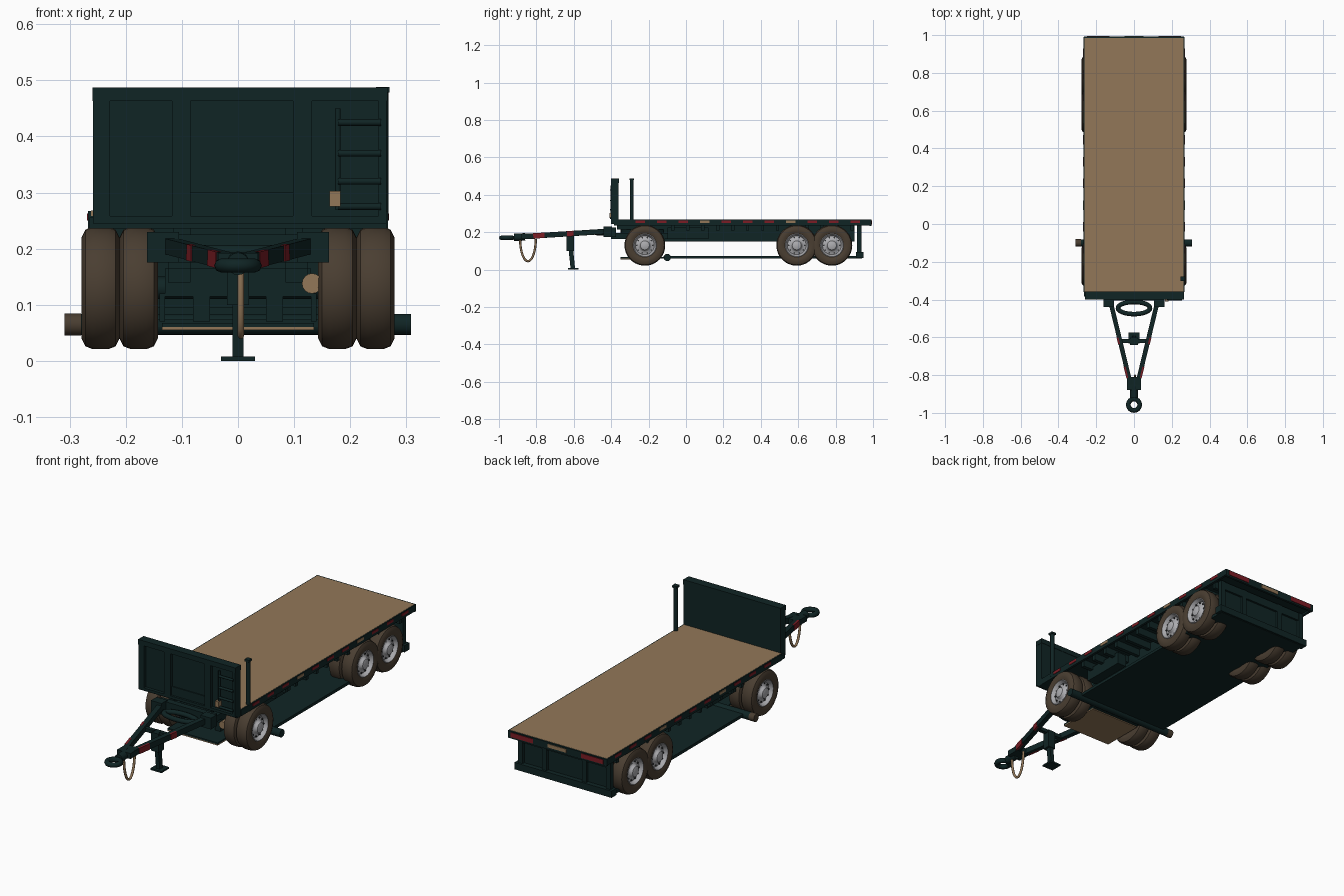
import bpy, bmesh, math
from mathutils import Vector

if "Cube" in bpy.data.objects:
    bpy.data.objects.remove(bpy.data.objects["Cube"])


def material(name, rgb):
    m = bpy.data.materials.new(name)
    m.use_nodes = True
    m.diffuse_color = (*rgb, 1)
    b = next(n for n in m.node_tree.nodes if n.type == 'BSDF_PRINCIPLED')
    b.inputs["Base Color"].default_value = (*rgb, 1)
    b.inputs["Roughness"].default_value = 0.8
    return m


GREEN = material("dark green paint", (.005, .018, .018))
TAN = material("tan wood", (.29, .185, .098))
RUBBER = material("brown rubber", (.068, .048, .031))
STEEL = material("light steel", (.42, .42, .44))
DARK = material("dark steel", (.03, .032, .033))
RED = material("red reflector", (.2, .012, .018))


def finish(name, bm, mat, smooth=False):
    bmesh.ops.recalc_face_normals(bm, faces=bm.faces)
    me = bpy.data.meshes.new(name)
    bm.to_mesh(me)
    bm.free()
    me.materials.append(mat)
    ob = bpy.data.objects.new(name, me)
    bpy.context.scene.collection.objects.link(ob)
    if smooth:
        bpy.ops.object.select_all(action='DESELECT')
        ob.select_set(True)
        bpy.context.view_layer.objects.active = ob
        bpy.ops.object.shade_smooth_by_angle(angle=math.radians(35))
    return ob


def box(name, x, y, z, mat=GREEN):
    """Box from three (low, high) ranges."""
    bm = bmesh.new()
    bmesh.ops.create_cube(bm, size=1)
    for v in bm.verts:
        v.co = [(r[0] + r[1]) / 2 + c * (r[1] - r[0]) for r, c in zip((x, y, z), v.co)]
    return finish(name, bm, mat)


def mirror_box(name, x, y, z, mat=GREEN):
    box("left_" + name, x, y, z, mat)
    box("right_" + name, (-x[1], -x[0]), y, z, mat)


def beam(name, a, b, w, h, mat=GREEN):
    """Rectangular bar between two points."""
    a, b = Vector(a), Vector(b)
    bm = bmesh.new()
    bmesh.ops.create_cube(bm, size=1)
    q = (b - a).to_track_quat('Y', 'Z')
    for v in bm.verts:
        v.co = (a + b) / 2 + q @ Vector((v.co.x * w, v.co.y * (b - a).length, v.co.z * h))
    return finish(name, bm, mat)


def rod(name, a, b, r, mat=GREEN, sides=16):
    a, b = Vector(a), Vector(b)
    bm = bmesh.new()
    bmesh.ops.create_cone(bm, cap_ends=True, segments=sides, radius1=r, radius2=r, depth=(b - a).length)
    q = (b - a).to_track_quat('Z', 'Y')
    for v in bm.verts:
        v.co = (a + b) / 2 + q @ v.co
    return finish(name, bm, mat, True)


def lathe(name, profile, centre, side, mat, steps=36):
    """Spin (offset, radius) points around the x axis."""
    bm = bmesh.new()
    vs = [bm.verts.new((o * side, 0, r)) for o, r in profile]
    es = [bm.edges.new(p) for p in zip(vs, vs[1:])]
    bmesh.ops.spin(bm, geom=vs + es, cent=(0, 0, 0), axis=(1, 0, 0), angle=math.tau, steps=steps)
    bmesh.ops.remove_doubles(bm, verts=bm.verts, dist=1e-5)
    bmesh.ops.translate(bm, verts=bm.verts, vec=centre)
    return finish(name, bm, mat, True)


def tube(name, points, r, mat, closed=False):
    cu = bpy.data.curves.new(name, 'CURVE')
    cu.dimensions = '3D'
    cu.bevel_depth = r
    cu.bevel_resolution = 2
    sp = cu.splines.new('POLY')
    sp.points.add(len(points) - 1)
    for p, co in zip(sp.points, points):
        p.co = (*co, 1)
        p.radius = 1
    sp.use_cyclic_u = closed
    sp.use_smooth = True
    cu.materials.append(mat)
    ob = bpy.data.objects.new(name, cu)
    bpy.context.scene.collection.objects.link(ob)


def ellipse(cx, cy, z, rx, ry, n=32):
    return [(cx + rx * math.cos(i * math.tau / n), cy + ry * math.sin(i * math.tau / n), z) for i in range(n)]


# Dual wheels
TYRE = [(-.026, .058), (-.033, .075), (-.034, .09), (-.027, .104), (-.014, .109),
        (.014, .109), (.027, .104), (.034, .09), (.033, .075), (.026, .058)]
RIM = [(-.03, .058), (.022, .06), (.028, .063), (.03, .06), (.022, .055),
       (.012, .05), (.016, .034), (.02, .03), (.03, .024), (.034, .012), (.034, 0)]
AXLES = {"front": -.22, "middle": .592, "rear": .78}
WHEEL_Z = .13
for axle, y in AXLES.items():
    for label, s in (("left", 1), ("right", -1)):
        name = f"{axle}_{label}"
        lathe(name + "_outer_tyre", TYRE, (s * .245, y, WHEEL_Z), s, RUBBER)
        lathe(name + "_inner_tyre", TYRE, (s * .177, y, WHEEL_Z), s, RUBBER)
        lathe(name + "_rim", RIM, (s * .245, y, WHEEL_Z), s, STEEL)
        lathe(name + "_inner_rim", [(-.02, .06), (-.012, .04), (-.012, 0)], (s * .177, y, WHEEL_Z), s, DARK)
        for i in range(10):
            a = i * math.tau / 10
            c = Vector((s * .255, y + .043 * math.cos(a), WHEEL_Z + .043 * math.sin(a)))
            rod(name + "_bolt", c, c + Vector((s * .008, 0, 0)), .0045, DARK, 6)
    rod(axle + "_axle", (-.2, y, WHEEL_Z), (.2, y, WHEEL_Z), .02)
    mirror_box(axle + "_spring", (.085, .125), (y - .08, y + .08), (.14, .17))

# Deck with its side rails and cross members
box("deck_boards", (-.262, .262), (-.36, .985), (.258, .268), TAN)
mirror_box("deck_rail", (.255, .267), (-.36, .99), (.236, .267))
box("rear_deck_rail", (-.265, .265), (.98, .992), (.232, .267))
box("deck_underframe", (-.255, .255), (-.36, .98), (.245, .258))
for i in range(13):
    y = -.08 + i * .08
    box("cross_member", (-.255, .255), (y, y + .018), (.21, .246))
mirror_box("chassis_rail", (.085, .115), (-.12, .9), (.15, .246))
mirror_box("chassis_front", (.085, .115), (-.37, -.12), (.215, .246))
mirror_box("side_box", (.15, .2), (-.1, .12), (.165, .225))

# Reflective tape along the deck edges
for i in range(11):
    y = -.27 + i * .115
    mirror_box("side_tape", (.266, .269), (y, y + .05), (.25, .263), TAN if i % 4 == 3 else RED)
mirror_box("rear_tape", (.13, .25), (.991, .995), (.24, .262), RED)
box("rear_tape_middle", (-.05, .05), (.991, .995), (.243, .26), TAN)

# Low floor panel and rear underrun guard
box("low_floor", (-.25, .25), (-.12, .94), (.06, .074))
box("low_front_plate", (-.135, .135), (-.35, -.12), (.06, .068))
box("front_plate_edge", (-.135, .135), (-.35, -.14), (.055, .06), TAN)
rod("side_bar", (-.306, -.1, .065), (.308, -.1, .065), .019)
rod("side_bar_end", (-.309, -.1, .065), (-.28, -.1, .065), .0195, RUBBER)
box("rear_guard_panel", (-.25, .25), (.915, .925), (.07, .235))
box("rear_guard_lower", (-.262, .262), (.91, .948), (.062, .095))
box("rear_guard_upper", (-.25, .25), (.915, .935), (.195, .235))
for x in (-.25, -.12, .095, .225):
    box("rear_guard_post", (x, x + .025), (.915, .938), (.09, .235))

# Front bulkhead with raised frame and a ladder
box("bulkhead", (-.258, .264), (-.385, -.36), (.25, .485))
box("bulkhead_top", (-.259, .266), (-.4, -.358), (.463, .487))
box("bulkhead_bottom", (-.258, .265), (-.4, -.358), (.245, .258))
for a, b in ((-.258, -.228), (-.118, -.085), (.098, .132), (.25, .265)):
    box("bulkhead_post", (a, b), (-.4, -.36), (.25, .485))
box("bulkhead_lower_panel", (-.085, .098), (-.39, -.36), (.258, .3))
rod("ladder_rail", (.178, -.398, .27), (.178, -.398, .45), .005)
for z in (.275, .32, .37, .425):
    rod("ladder_rung", (.178, -.4, z), (.255, -.4, z), .006)
box("document_box", (.163, .183), (-.41, -.39), (.275, .303), TAN)
box("bulkhead_foot", (-.265, .265), (-.385, -.3), (.236, .256))
rod("stake_post", (.258, -.29, .25), (.258, -.29, .487), .01)
box("stake_cap", (.246, .27), (-.302, -.278), (.478, .488))

# Turntable and steering dolly
bm = bmesh.new()
bmesh.ops.create_cone(bm, cap_ends=True, segments=32, radius1=.13, radius2=.13, depth=.025)
bmesh.ops.translate(bm, verts=bm.verts, vec=(0, AXLES["front"], .205))
finish("turntable", bm, GREEN, True)
mirror_box("dolly_rail", (.085, .125), (-.4, -.1), (.165, .195))
box("dolly_front_beam", (-.15, .15), (-.405, -.375), (.175, .225))
box("dolly_axle_beam", (-.13, .13), (-.25, -.19), (.115, .165))
mirror_box("drawbar_hinge", (.105, .162), (-.44, -.395), (.175, .23))
tube("dolly_oval", ellipse(0, -.445, .195, .085, .032), .012, GREEN, True)
rod("air_tank", (.132, -.31, .138), (.132, -.25, .138), .018, TAN)
mirror_box("axle_bracket", (.05, .08), (-.25, -.18), (.07, .12))
mirror_box("outer_bracket", (.13, .14), (-.25, -.18), (.07, .12))

# Drawbar, towing eye and hose loop
for label, s in (("left", 1), ("right", -1)):
    a, b = Vector((s * .122, -.42, .205)), Vector((s * .018, -.85, .178))
    beam(label + "_drawbar_arm", a, b, .024, .028)
    beam(label + "_drawbar_tape", a.lerp(b, .78) + Vector((s * .009, 0, 0)),
         a.lerp(b, .92) + Vector((s * .009, 0, 0)), .01, .029, RED)
    beam(label + "_drawbar_front_tape", a.lerp(b, .42) + Vector((s * .009, 0, 0)),
         a.lerp(b, .5) + Vector((s * .009, 0, 0)), .01, .029, RED)
box("drawbar_head", (-.036, .036), (-.88, -.81), (.165, .192))
rod("drawbar_neck", (0, -.92, .173), (0, -.86, .175), .02)
tube("towing_eye", ellipse(0, -.957, .17, .03, .03), .0125, GREEN, True)
tube("hose_loop", [(.005, -.845 - .042 * math.cos(t * math.pi / 14),
                    .165 - .12 * math.sin(t * math.pi / 14)) for t in range(15)], .006, TAN)

# Landing leg
box("leg_sleeve", (-.02, .02), (-.64, -.6), (.1, .19))
beam("landing_leg", (0, -.62, .15), (0, -.605, .005), .02, .024)
box("leg_foot", (-.03, .03), (-.632, -.574), (0, .008))
mirror_box("leg_brace", (.015, .075), (-.63, -.61), (.178, .195))
